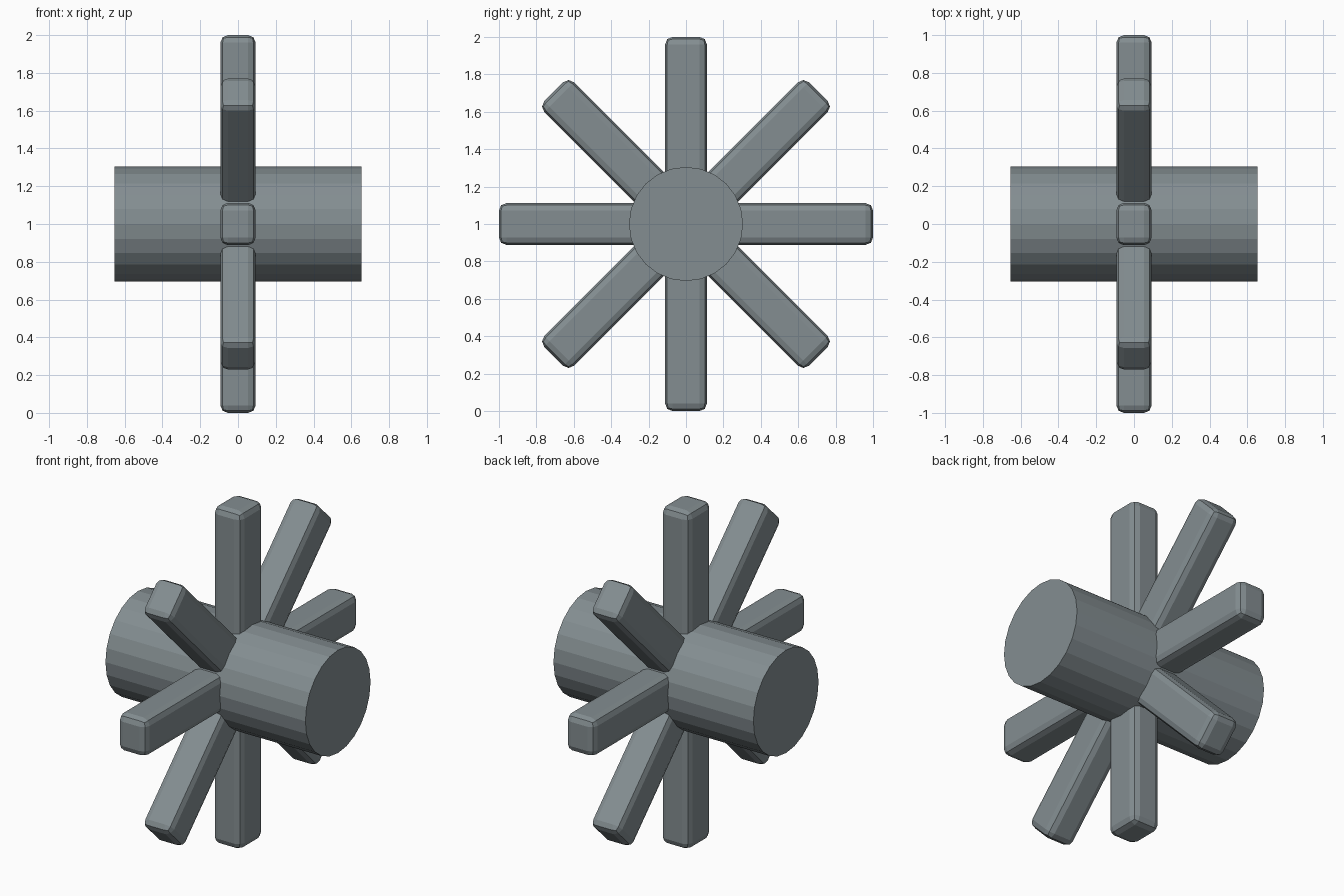
import bpy
import math

default = bpy.data.objects.get("Cube")
if default:
    bpy.data.objects.remove(default, do_unlink=True)

CENTRE = (0, 0, 1)

# Single blue-grey metal colour
metal = bpy.data.materials.new("blue_grey_metal")
metal.use_nodes = True
colour = (0.23, 0.27, 0.285, 1)
metal.diffuse_color = colour
metal.node_tree.nodes["Principled BSDF"].inputs["Base Color"].default_value = colour


def add_bar(name, angle):
    """Bevelled bar through the hub, forming two opposite spokes."""
    bpy.ops.mesh.primitive_cube_add(size=1)
    bar = bpy.context.object
    bar.name = name
    for v in bar.data.vertices:
        v.co.x *= 0.187
        v.co.y *= 0.224
        v.co.z *= 2.0
    bar.location = CENTRE
    bar.rotation_euler = (angle, 0, 0)
    bevel = bar.modifiers.new("soft_edges", "BEVEL")
    bevel.width = 0.04
    bevel.segments = 2
    bar.data.materials.append(metal)


# Hub lying along x
bpy.ops.mesh.primitive_cylinder_add(
    vertices=24, radius=0.305, depth=1.31,
    location=CENTRE, rotation=(0, math.pi / 2, 0))
hub = bpy.context.object
hub.name = "hub"
hub.data.materials.append(metal)

# Four crossing bars give eight spokes
names = ("vertical", "rising", "horizontal", "falling")
for i, name in enumerate(names):
    add_bar(name + "_spokes", i * math.pi / 4)
